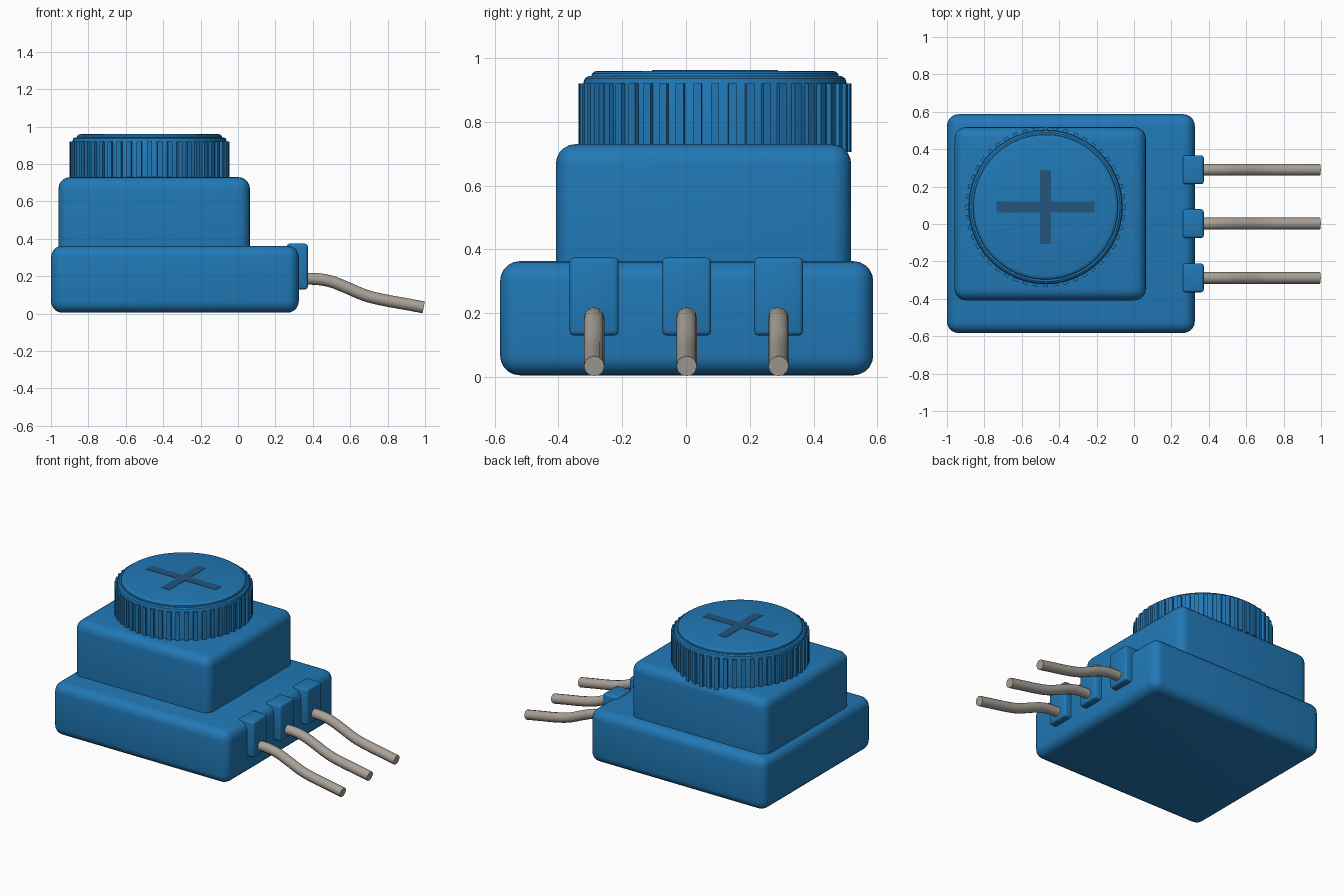
import bpy, bmesh, math
from mathutils import Matrix, Vector

cube = bpy.data.objects.get("Cube")
if cube:
    bpy.data.objects.remove(cube, do_unlink=True)


def material(name, rgb):
    m = bpy.data.materials.new(name)
    m.use_nodes = True
    m.diffuse_color = (*rgb, 1)
    m.node_tree.nodes["Principled BSDF"].inputs["Base Color"].default_value = (*rgb, 1)
    return m


BLUE = material("blue plastic", (0.015, 0.19, 0.47))
DARK = material("dark blue slot", (0.017, 0.09, 0.21))
METAL = material("grey metal", (0.40, 0.36, 0.32))


def finish(bm, name, mat):
    bmesh.ops.recalc_face_normals(bm, faces=bm.faces)
    mesh = bpy.data.meshes.new(name)
    bm.to_mesh(mesh)
    bm.free()
    mesh.materials.append(mat)
    ob = bpy.data.objects.new(name, mesh)
    bpy.context.collection.objects.link(ob)
    return ob


def smooth(ob):
    bpy.ops.object.select_all(action="DESELECT")
    ob.select_set(True)
    bpy.context.view_layer.objects.active = ob
    bpy.ops.object.shade_smooth_by_angle(angle=math.radians(35))


def add_box(bm, lo, hi, turn=Matrix()):
    lo, hi = Vector(lo), Vector(hi)
    place = turn @ Matrix.Translation((lo + hi) / 2) @ Matrix.Diagonal((*(hi - lo), 1))
    bmesh.ops.create_cube(bm, size=1, matrix=place)


def rounded_box(name, lo, hi, radius, segments=5):
    bm = bmesh.new()
    add_box(bm, lo, hi)
    bmesh.ops.bevel(bm, geom=bm.edges[:], offset=radius, segments=segments,
                    profile=0.5, affect="EDGES")
    smooth(finish(bm, name, BLUE))


# Stepped body
rounded_box("base", (-1, -0.583, 0.005), (0.325, 0.587, 0.363), 0.062)
rounded_box("housing", (-0.96, -0.408, 0.2), (0.064, 0.518, 0.73), 0.062)

# Turned knob with rounded rim
CENTRE = Matrix.Translation((-0.473, 0.091, 0))
profile = [(0, 0.705), (0.412, 0.705), (0.412, 0.925), (0.408, 0.936), (0.398, 0.943),
           (0.388, 0.943), (0.386, 0.951), (0.379, 0.957), (0.368, 0.96), (0, 0.96)]
bm = bmesh.new()
verts = [bm.verts.new((r, 0, z)) for r, z in profile]
edges = [bm.edges.new(pair) for pair in zip(verts, verts[1:])]
bmesh.ops.spin(bm, geom=verts + edges, cent=(0, 0, 0), axis=(0, 0, 1),
               angle=math.tau, steps=96)
bmesh.ops.remove_doubles(bm, verts=bm.verts, dist=0.0001)
bm.transform(CENTRE)
smooth(finish(bm, "knob", BLUE))

# Grip ribs around the knob
RIBS = 48
bm = bmesh.new()
for i in range(RIBS):
    turn = CENTRE @ Matrix.Rotation(math.tau * i / RIBS, 4, "Z")
    add_box(bm, (0.40, -0.013, 0.705), (0.428, 0.013, 0.92), turn)
finish(bm, "knob_ribs", BLUE)

# Cross slot marking on the knob: one plus-shaped plate
W, X, Y = 0.03, 0.263, 0.197
quarter = [(X, W), (W, W), (W, Y)]
outline = (quarter + [(-x, y) for x, y in reversed(quarter)]
           + [(-x, -y) for x, y in quarter] + [(x, -y) for x, y in reversed(quarter)])
bm = bmesh.new()
face = bm.faces.new([bm.verts.new((x, y, 0.958)) for x, y in outline])
top = bmesh.ops.extrude_face_region(bm, geom=[face])["geom"]
bmesh.ops.translate(bm, vec=(0, 0, 0.004),
                    verts=[v for v in top if isinstance(v, bmesh.types.BMVert)])
bm.transform(CENTRE)
finish(bm, "cross_slot", DARK)


# Bent round leads, each leaving a small terminal block
def lead(name, y):
    path = [(0.34, 0.186), (0.41, 0.186), (0.49, 0.174), (0.58, 0.14),
            (0.68, 0.098), (0.78, 0.073), (0.89, 0.053), (0.993, 0.034)]
    curve = bpy.data.curves.new(name, "CURVE")
    curve.dimensions = "3D"
    curve.bevel_depth = 0.032
    curve.bevel_resolution = 4
    curve.resolution_u = 4
    curve.use_fill_caps = True
    spline = curve.splines.new("BEZIER")
    spline.bezier_points.add(len(path) - 1)
    for p, (x, z) in zip(spline.bezier_points, path):
        p.co = (x, y, z)
        p.handle_left_type = p.handle_right_type = "AUTO"
    ob = bpy.data.objects.new(name, curve)
    bpy.context.collection.objects.link(ob)
    bpy.ops.object.select_all(action="DESELECT")
    ob.select_set(True)
    bpy.context.view_layer.objects.active = ob
    bpy.ops.object.convert(target="MESH")
    ob = bpy.context.object
    ob.data.materials.clear()
    ob.data.materials.append(METAL)
    smooth(ob)


for label, y in (("front", -0.288), ("middle", 0.002), ("back", 0.29)):
    rounded_box(label + "_terminal", (0.26, y - 0.077, 0.13),
                (0.373, y + 0.077, 0.374), 0.014, 3)
    lead(label + "_lead", y)
